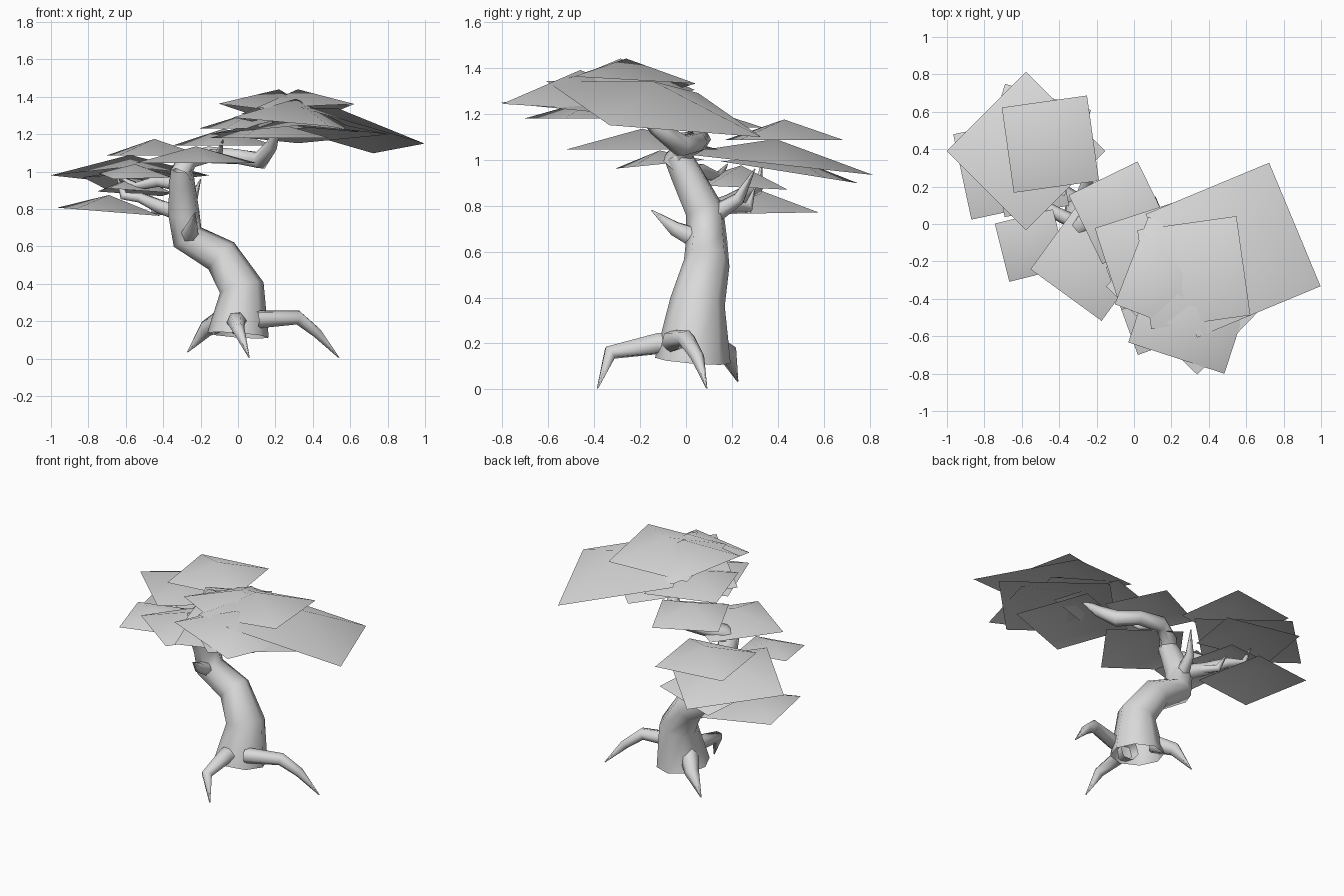
import bpy, bmesh, math
from mathutils import Vector, Matrix

if "Cube" in bpy.data.objects:
    bpy.data.objects.remove(bpy.data.objects["Cube"], do_unlink=True)

GREY = (0.7, 0.7, 0.7, 1)
material = bpy.data.materials.new("plain_grey")
material.use_nodes = True
material.diffuse_color = GREY
material.node_tree.nodes["Principled BSDF"].inputs["Base Color"].default_value = GREY


def finish(name, bm):
    """Turn a bmesh into a smooth-shaded object."""
    mesh = bpy.data.meshes.new(name)
    bm.to_mesh(mesh)
    bm.free()
    mesh.materials.append(material)
    obj = bpy.data.objects.new(name, mesh)
    bpy.context.collection.objects.link(obj)
    bpy.ops.object.select_all(action="DESELECT")
    obj.select_set(True)
    bpy.context.view_layer.objects.active = obj
    bpy.ops.object.shade_smooth_by_angle(angle=math.radians(80))


def limb(name, *stations, sides=6):
    """Tapered tube through stations of (x, y, z, radius), open at its ends."""
    bm = bmesh.new()
    points = [Vector(s[:3]) for s in stations]
    direction = Vector((0, 0, 1))
    normal = Vector((1, 0, 0))
    previous = None
    for i, point in enumerate(points):
        ahead = points[min(i + 1, len(points) - 1)]
        behind = points[max(i - 1, 0)]
        tangent = ((ahead - point).normalized() + (point - behind).normalized()).normalized()
        normal = direction.rotation_difference(tangent) @ normal
        direction = tangent
        across = direction.cross(normal)
        ring = []
        for k in range(sides):
            a = math.tau * k / sides
            offset = normal * math.cos(a) + across * math.sin(a)
            ring.append(bm.verts.new(point + offset * stations[i][3]))
        if previous:
            for k in range(sides):
                n = (k + 1) % sides
                bm.faces.new((previous[k], previous[n], ring[n], ring[k]))
        previous = ring
    finish(name, bm)


def leaf_card(name, center, side, yaw, rise, slope=(0, 0)):
    """Square foliage sheet whose middle is lifted into a shallow peak."""
    bm = bmesh.new()
    middle = Vector(center)
    turn = Matrix.Rotation(math.radians(yaw), 3, "Z")
    corners = []
    for sx, sy in ((-1, -1), (1, -1), (1, 1), (-1, 1)):
        p = turn @ Vector((sx, sy, 0)) * (side / 2)
        p.z = p.x * slope[0] + p.y * slope[1]
        corners.append(bm.verts.new(middle + p))
    peak = bm.verts.new(middle + Vector((0, 0, rise)))
    for k in range(4):
        bm.faces.new((corners[k], corners[(k + 1) % 4], peak))
    finish("foliage_" + name, bm)


# Trunk, leaning and curling into the top branch
limb("trunk",
     (0, 0.03, 0.125, 0.165), (0.02, 0.05, 0.38, 0.12), (-0.09, 0.09, 0.55, 0.1),
     (-0.27, 0.09, 0.65, 0.09), (-0.29, 0.08, 0.78, 0.085),
     (-0.3, 0, 0.94, 0.07), (-0.3, -0.04, 1.02, 0.06), sides=8)
limb("top_branch",
     (-0.31, -0.05, 0.98, 0.06), (-0.27, 0, 1.06, 0.055), (-0.16, 0.06, 1.09, 0.05),
     (0, 0.05, 1.08, 0.045), (0.12, -0.02, 1.06, 0.05),
     (0.18, -0.13, 1.14, 0.035), (0.23, -0.26, 1.27, 0.003))

# Side branches and spurs
limb("right_branch",
     (-0.28, 0.1, 0.77, 0.05), (-0.41, 0.19, 0.81, 0.04), (-0.52, 0.27, 0.86, 0.03),
     (-0.61, 0.31, 0.87, 0.025), (-0.65, 0.33, 0.98, 0.003))
limb("right_branch_twig",
     (-0.38, 0.18, 0.8, 0.03), (-0.44, 0.27, 0.79, 0.025), (-0.48, 0.3, 0.88, 0.003))
limb("upper_right_branch",
     (-0.3, 0, 0.93, 0.04), (-0.42, 0.06, 0.95, 0.035), (-0.55, 0.14, 0.92, 0.025),
     (-0.64, 0.18, 0.98, 0.003))
limb("back_spur",
     (-0.28, 0.12, 0.76, 0.045), (-0.25, 0.23, 0.83, 0.03), (-0.2, 0.3, 0.96, 0.003))
limb("front_spur",
     (-0.26, 0.04, 0.66, 0.05), (-0.25, -0.05, 0.7, 0.035), (-0.23, -0.15, 0.78, 0.003))
limb("top_twig",
     (-0.16, 0.05, 1.09, 0.03), (-0.1, -0.06, 1.1, 0.02), (-0.08, -0.16, 1.17, 0.003))

# Roots
limb("front_root",
     (0, -0.04, 0.19, 0.065), (-0.01, -0.12, 0.2, 0.05), (0, -0.33, 0.16, 0.035),
     (0.06, -0.385, 0.005, 0.003))
limb("left_root",
     (0.1, -0.06, 0.21, 0.05), (0.32, 0, 0.22, 0.04), (0.42, 0.05, 0.14, 0.03),
     (0.54, 0.09, 0.005, 0.003))
limb("back_right_root",
     (-0.08, 0.08, 0.21, 0.06), (-0.17, 0.18, 0.16, 0.045), (-0.27, 0.225, 0.035, 0.003))

# Foliage of the right cluster
leaf_card("right_wide", (-0.577, 0.39, 0.98), side=0.6, yaw=45, rise=0.11, slope=(0, -0.11))
leaf_card("right_top", (-0.447, 0.427, 1.085), side=0.46, yaw=8, rise=0.09)
leaf_card("right_low", (-0.69, 0.3, 0.785), side=0.466, yaw=12, rise=0.09, slope=(-0.08, 0))
leaf_card("right_under", (-0.53, 0.45, 0.945), side=0.48, yaw=-17, rise=0.07, slope=(0, -0.16))
leaf_card("right_small", (-0.55, 0.24, 0.89), side=0.35, yaw=10, rise=0.085, slope=(-0.06, -0.06))
leaf_card("right_front", (-0.55, -0.115, 0.98), side=0.32, yaw=14, rise=0.06, slope=(0, 0.1))

# Foliage over the bend of the trunk
leaf_card("middle_front", (-0.225, -0.19, 1.045), side=0.47, yaw=-36, rise=0.09)
leaf_card("middle_back", (-0.075, 0.06, 1.14), side=0.41, yaw=26, rise=0.09)

# Foliage of the crown
leaf_card("crown_right", (0.08, -0.17, 1.23), side=0.46, yaw=18, rise=0.09)
leaf_card("crown_top_a", (0.22, -0.285, 1.305), side=0.5, yaw=-21, rise=0.135, slope=(-0.15, -0.07))
leaf_card("crown_top_b", (0.32, -0.26, 1.335), side=0.535, yaw=8, rise=0.105, slope=(0.05, -0.05))
leaf_card("crown_left", (0.53, -0.14, 1.22), side=0.715, yaw=22.6, rise=0.12, slope=(-0.22, -0.17))
leaf_card("crown_front", (0.31, -0.46, 1.25), side=0.54, yaw=-18, rise=0.14, slope=(-0.1, -0.03))
leaf_card("crown_wide", (0.33, -0.325, 1.2), side=0.68, yaw=46, rise=0.1, slope=(0, -0.1))
leaf_card("crown_under", (0.17, -0.38, 1.18), side=0.5, yaw=20, rise=0.09)
